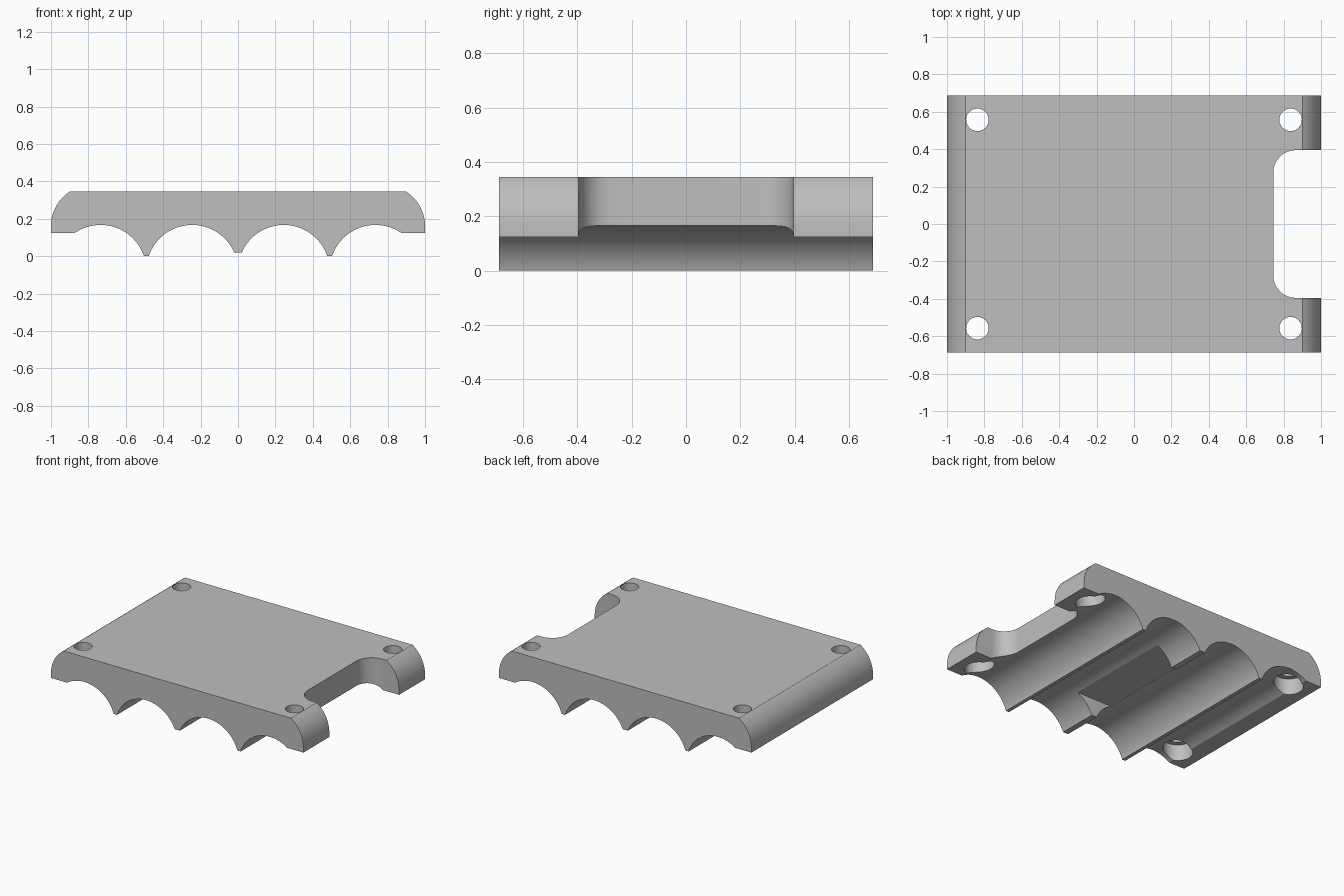
import bpy, bmesh
from math import sqrt, atan2, cos, sin, pi

if "Cube" in bpy.data.objects:
    bpy.data.objects.remove(bpy.data.objects["Cube"], do_unlink=True)

HALF_Y, TOP, FOOT = 0.688, 0.345, 0.125
R, PITCH, AXIS_Z = 0.245, 0.49, -0.078      # battery-like trough radius, spacing, axis height

grey = bpy.data.materials.new("light grey")
grey.use_nodes = True
grey.diffuse_color = (0.52, 0.52, 0.52, 1)
grey.node_tree.nodes["Principled BSDF"].inputs["Base Color"].default_value = (0.52, 0.52, 0.52, 1)


def arc(cx, cy, r, a0, a1, n):
    return [(cx + r * cos(a0 + (a1 - a0) * i / n), cy + r * sin(a0 + (a1 - a0) * i / n))
            for i in range(n + 1)]


def prism(name, points, place, depth):
    """Extrude a 2D outline; place maps a 2D point to 3D."""
    bm = bmesh.new()
    face = bm.faces.new([bm.verts.new(place(*p)) for p in points])
    new = bmesh.ops.extrude_face_region(bm, geom=[face])["geom"]
    bmesh.ops.translate(bm, vec=depth, verts=[v for v in new if isinstance(v, bmesh.types.BMVert)])
    bmesh.ops.recalc_face_normals(bm, faces=bm.faces)
    mesh = bpy.data.meshes.new(name)
    bm.to_mesh(mesh)
    bm.free()
    obj = bpy.data.objects.new(name, mesh)
    bpy.context.collection.objects.link(obj)
    mesh.materials.append(grey)
    return obj


def upright(name, points, z0, z1):
    return prism(name, points, lambda x, y: (x, y, z0), (0, 0, z1 - z0))


def trough(cx, z_left, z_right):
    """Arched underside between two rim heights, left to right."""
    ends = []
    for z, side in ((z_left, -1), (z_right, 1)):
        h = z - AXIS_Z
        ends.append(atan2(h, side * sqrt(R * R - h * h)))
    return arc(cx, AXIS_Z, R, ends[0], ends[1], 32)


# Body: rounded shoulders above, four troughs below
SHOULDER = 0.22
rise = sqrt(SHOULDER ** 2 - (SHOULDER - 0.1) ** 2)
right = arc(1 - SHOULDER, TOP - rise, SHOULDER, 0, atan2(rise, SHOULDER - 0.1), 16)
rims = [FOOT, 0, 0.02, 0, FOOT]
outline = [(-1, FOOT)]
for i in range(4):
    outline += trough((i - 1.5) * PITCH, rims[i], rims[i + 1])
outline += [(1, FOOT)] + right + [(-x, z) for x, z in reversed(right)]
body = prism("cradle_plate", outline, lambda x, z: (x, -HALF_Y, z), (0, 2 * HALF_Y, 0))

# Cutters: side notch, central pocket, stepped screw holes
C, HY, NX = 0.12, 0.395, 0.745
notch = (arc(NX + C, HY - C, C, pi / 2, pi, 12) + arc(NX + C, C - HY, C, pi, 1.5 * pi, 12)
         + [(1.2, -HY), (1.2, HY)])
cutters = [upright("notch_cutter", notch, -0.2, 0.6),
           upright("pocket_cutter", [(-.142, -.4), (.142, -.4), (.142, .4), (-.142, .4)], -0.2, 0.145)]
for sx in (-1, 1):
    for sy in (-1, 1):
        for r, z1 in ((0.06, 0.6), (0.097, 0.24)):
            ring = arc(sx * 0.837, sy * 0.557, r, 0, 2 * pi, 40)[:-1]
            cutters.append(upright("hole_cutter", ring, -0.2, z1))

bpy.context.view_layer.objects.active = body
for c in cutters:
    c.hide_render = True
    mod = body.modifiers.new("cut", "BOOLEAN")
    mod.operation, mod.solver, mod.object = "DIFFERENCE", "EXACT", c
    bpy.ops.object.modifier_apply(modifier=mod.name)
    bpy.data.objects.remove(c, do_unlink=True)

# Smooth curves, crisp edges
bpy.ops.object.select_all(action="DESELECT")
body.select_set(True)
bpy.ops.object.shade_smooth_by_angle(angle=0.5)
